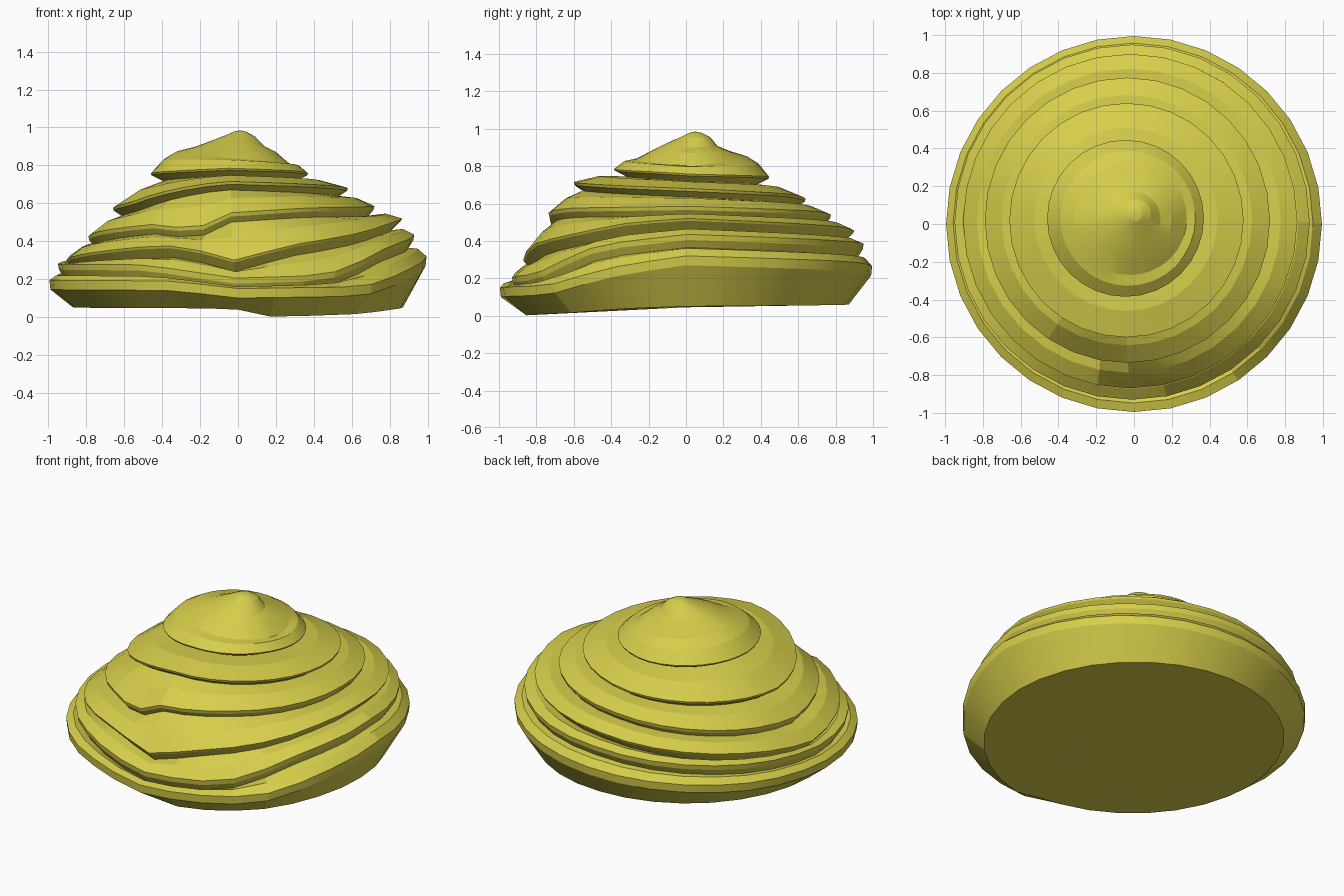
import bpy, bmesh
from math import sin, cos, radians

if "Cube" in bpy.data.objects:
    bpy.data.objects.remove(bpy.data.objects["Cube"])

SIDES = 32


def height(keys, deg):
    """Piecewise-linear height around the full circle."""
    pts = keys + [(keys[0][0] + 360, keys[0][1])]
    for (a, za), (b, zb) in zip(pts, pts[1:]):
        if a <= deg <= b:
            return za + (zb - za) * (deg - a) / (b - a)


def ring(cx, cy, r, keys, dz=0.0):
    out = []
    for i in range(SIDES):
        d = i * 360 / SIDES
        t = radians(d)
        out.append((cx + r * cos(t), cy + r * sin(t), height(keys, d) + dz))
    return out


def tread(inner, outer, bulge):
    """Halfway ring of a sloping ledge, pushed up a little."""
    return [((a[0] + b[0]) / 2, (a[1] + b[1]) / 2, (a[2] + b[2]) / 2 + bulge)
            for a, b in zip(inner, outer)]


# Summit cap, from the tip outwards
rings = [
    ring(0.01, 0.05, 0.035, [(0, 0.977)]),
    ring(0.01, 0.05, 0.08, [(0, 0.952), (180, 0.957)]),
    ring(0.0, 0.03, 0.14, [(0, 0.90), (90, 0.905), (180, 0.93), (270, 0.92)]),
    ring(-0.01, 0.03, 0.21, [(0, 0.87), (90, 0.877), (180, 0.90), (270, 0.885)]),
    ring(-0.02, 0.03, 0.30, [(0, 0.80), (90, 0.85), (180, 0.875), (270, 0.835)]),
]

# Ledges: centre x, y, radius, rim thickness, undercut inset, undercut drop, rim heights
ledges = [
    (-0.045, 0.03, 0.415, 0.01, 0.065, 0.03,
     [(0, .757), (90, .742), (180, .757), (240, .775), (270, .785), (330, .77)]),
    (-0.04, 0.02, 0.62, 0.015, 0.05, 0.03,
     [(0, .68), (60, .65), (90, .625), (180, .575), (210, .60), (235, .66), (255, .70),
      (270, .715), (300, .705)]),
    (-0.035, 0.02, 0.755, 0.02, 0.03, 0.03,
     [(0, .585), (60, .56), (90, .54), (150, .46), (180, .425), (210, .46), (238, .49),
      (255, .46), (270, .55), (300, .575)]),
    (-0.02, 0.015, 0.885, 0.012, 0.055, 0.05,
     [(0, .52), (60, .48), (90, .455), (150, .36), (180, .30), (245, .38), (257, .355),
      (270, .30), (290, .38), (317, .44), (340, .50)]),
    (-0.01, 0.01, 0.94, 0.03, 0.03, 0.04,
     [(0, .435), (60, .40), (90, .385), (150, .31), (180, .28), (240, .275), (270, .205),
      (300, .22), (312, .28), (330, .38)]),
    (0.0, 0.0, 0.995, 0.05, 0, 0,
     [(0, .32), (60, .29), (90, .265), (150, .21), (180, .195), (250, .19), (270, .15),
      (312, .16), (340, .27)]),
]
for cx, cy, r, rim, inset, drop, keys in ledges:
    edge = ring(cx, cy, r, keys)
    rings.append(tread(rings[-1], edge, 0.018))
    rings.append(edge)
    rings.append(ring(cx, cy, r - 0.005, keys, -rim))
    if inset:
        rings.append(ring(cx, cy, r - inset, keys, -rim - drop))

# Chamfered foot
rings.append(ring(0, 0, 0.87, [(0, .05), (90, .06), (180, .05), (268, .045), (282, 0),
                               (315, .015), (340, .04)]))

bm = bmesh.new()
loops = [[bm.verts.new(p) for p in rg] for rg in rings]
tip = bm.verts.new((0.01, 0.05, 0.985))
base = bm.verts.new((0, 0, 0.045))
for i in range(SIDES):
    j = (i + 1) % SIDES
    bm.faces.new((tip, loops[0][i], loops[0][j]))
    for a, b in zip(loops, loops[1:]):
        bm.faces.new((a[i], b[i], b[j], a[j]))
    bm.faces.new((base, loops[-1][j], loops[-1][i]))
bmesh.ops.recalc_face_normals(bm, faces=bm.faces)

mesh = bpy.data.meshes.new("layered_mound")
bm.to_mesh(mesh)
bm.free()
mound = bpy.data.objects.new("layered_mound", mesh)
bpy.context.collection.objects.link(mound)

# Mustard yellow
mat = bpy.data.materials.new("mustard")
mat.diffuse_color = (0.68, 0.62, 0.07, 1)
mat.use_nodes = True
mat.node_tree.nodes["Principled BSDF"].inputs["Base Color"].default_value = mat.diffuse_color
mesh.materials.append(mat)

# Smooth on the gentle summit, faceted on the ledges
bpy.context.view_layer.objects.active = mound
mound.select_set(True)
bpy.ops.object.shade_smooth_by_angle(angle=radians(12))
